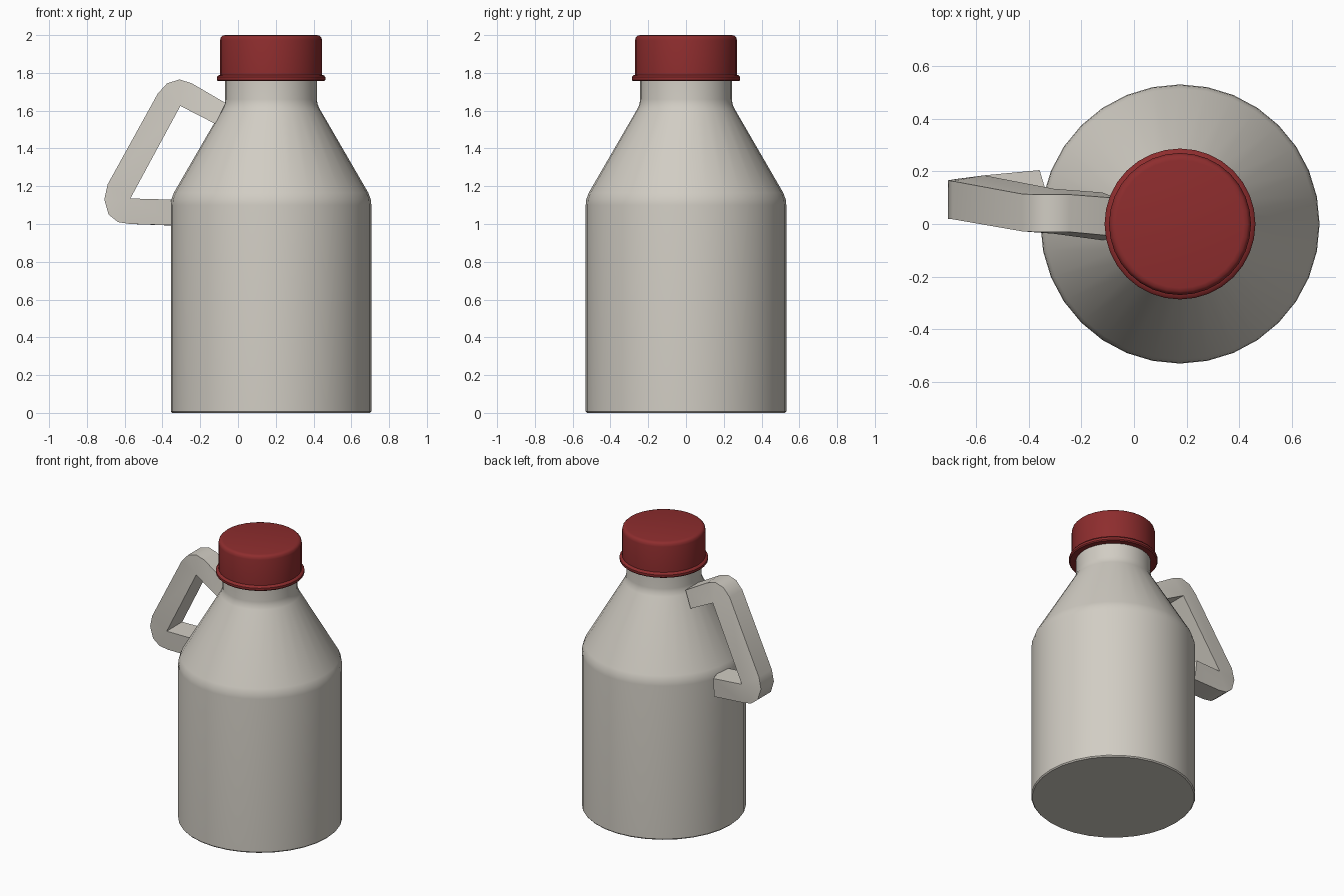
import bpy, bmesh, math

if "Cube" in bpy.data.objects:
    bpy.data.objects.remove(bpy.data.objects["Cube"])

AXIS_X = 0.175


def material(name, rgb):
    m = bpy.data.materials.new(name)
    m.diffuse_color = (*rgb, 1)
    m.use_nodes = True
    m.node_tree.nodes["Principled BSDF"].inputs["Base Color"].default_value = m.diffuse_color
    return m


cream = material("warm_grey", (0.64, 0.61, 0.55))
red = material("cap_red", (0.27, 0.026, 0.027))


def finish(bm, name, mat, angle):
    bmesh.ops.remove_doubles(bm, verts=bm.verts, dist=1e-5)
    bmesh.ops.recalc_face_normals(bm, faces=bm.faces)
    me = bpy.data.meshes.new(name)
    bm.to_mesh(me)
    bm.free()
    me.materials.append(mat)
    ob = bpy.data.objects.new(name, me)
    bpy.context.collection.objects.link(ob)
    bpy.ops.object.select_all(action='DESELECT')
    ob.select_set(True)
    bpy.context.view_layer.objects.active = ob
    bpy.ops.object.shade_smooth_by_angle(angle=math.radians(angle))
    return ob


def lathe(name, profile, mat, sides=32):
    """Turn an (r, z) profile round the bottle axis and cap both ends."""
    bm = bmesh.new()
    rings = []
    for r, z in profile:
        rings.append([bm.verts.new((AXIS_X + r * math.cos(2 * math.pi * i / sides),
                                    r * math.sin(2 * math.pi * i / sides), z))
                      for i in range(sides)])
    for a, b in zip(rings, rings[1:]):
        for i in range(sides):
            j = (i + 1) % sides
            bm.faces.new((a[i], a[j], b[j], b[i]))
    bm.faces.new(rings[0][::-1])
    bm.faces.new(rings[-1])
    return finish(bm, name, mat, 35)


# Bottle: straight body, sloping shoulder and neck
lathe("bottle", [(0.524, 0), (0.531, 0.008), (0.531, 1.10), (0.528, 1.13),
                 (0.515, 1.165), (0.257, 1.61), (0.246, 1.635), (0.243, 1.66),
                 (0.243, 1.80)], cream)

# Screw cap with a wider lower rim and rounded top edge
lathe("cap", [(0.24, 1.756), (0.281, 1.756), (0.287, 1.763), (0.287, 1.778),
              (0.281, 1.786), (0.27, 1.79), (0.27, 1.972), (0.266, 1.988),
              (0.257, 1.997), (0.243, 2.0)], red)

# Handle sections: outer (x, z, y min, y max), inner (x, z, y min, y max)
top_in = (-0.305, 1.625, -0.037, 0.134)
low_in = (-0.57, 1.135, 0.01, 0.185)
sections = [
    ((-0.065, 1.64, -0.047, 0.098), (-0.12, 1.53, -0.062, 0.12)),
    ((-0.245, 1.745, -0.03, 0.112), top_in),
    ((-0.31, 1.765, -0.03, 0.112), top_in),
    ((-0.375, 1.745, -0.03, 0.112), top_in),
    ((-0.425, 1.69, -0.028, 0.114), top_in),
    ((-0.69, 1.21, 0.018, 0.163), low_in),
    ((-0.708, 1.13, 0.02, 0.166), low_in),
    ((-0.685, 1.05, 0.02, 0.17), low_in),
    ((-0.635, 1.01, 0.02, 0.172), low_in),
    ((-0.57, 1.0, 0.02, 0.174), low_in),
    ((-0.32, 0.992, 0.035, 0.19), (-0.32, 1.128, 0.025, 0.205)),
]
bm = bmesh.new()
cache = {}


def vert(x, y, z):
    key = (x, y, z)
    if key not in cache:
        cache[key] = bm.verts.new(key)
    return cache[key]


loops = []
for k, (o, n) in enumerate(sections):
    skew = 0.3 if k == len(sections) - 1 else 0  # lower end is cut at a slant
    loops.append([vert(x - skew * (y - 0.075), y, z)
                  for x, y, z in ((o[0], o[2], o[1]), (o[0], o[3], o[1]),
                                  (n[0], n[3], n[1]), (n[0], n[2], n[1]))])
for a, b in zip(loops, loops[1:]):
    for i in range(4):
        j = (i + 1) % 4
        corners = list(dict.fromkeys((a[i], a[j], b[j], b[i])))
        if len(corners) > 2:
            bm.faces.new(corners)
bm.faces.new(loops[0])
bm.faces.new(loops[-1][::-1])
finish(bm, "handle", cream, 40)
